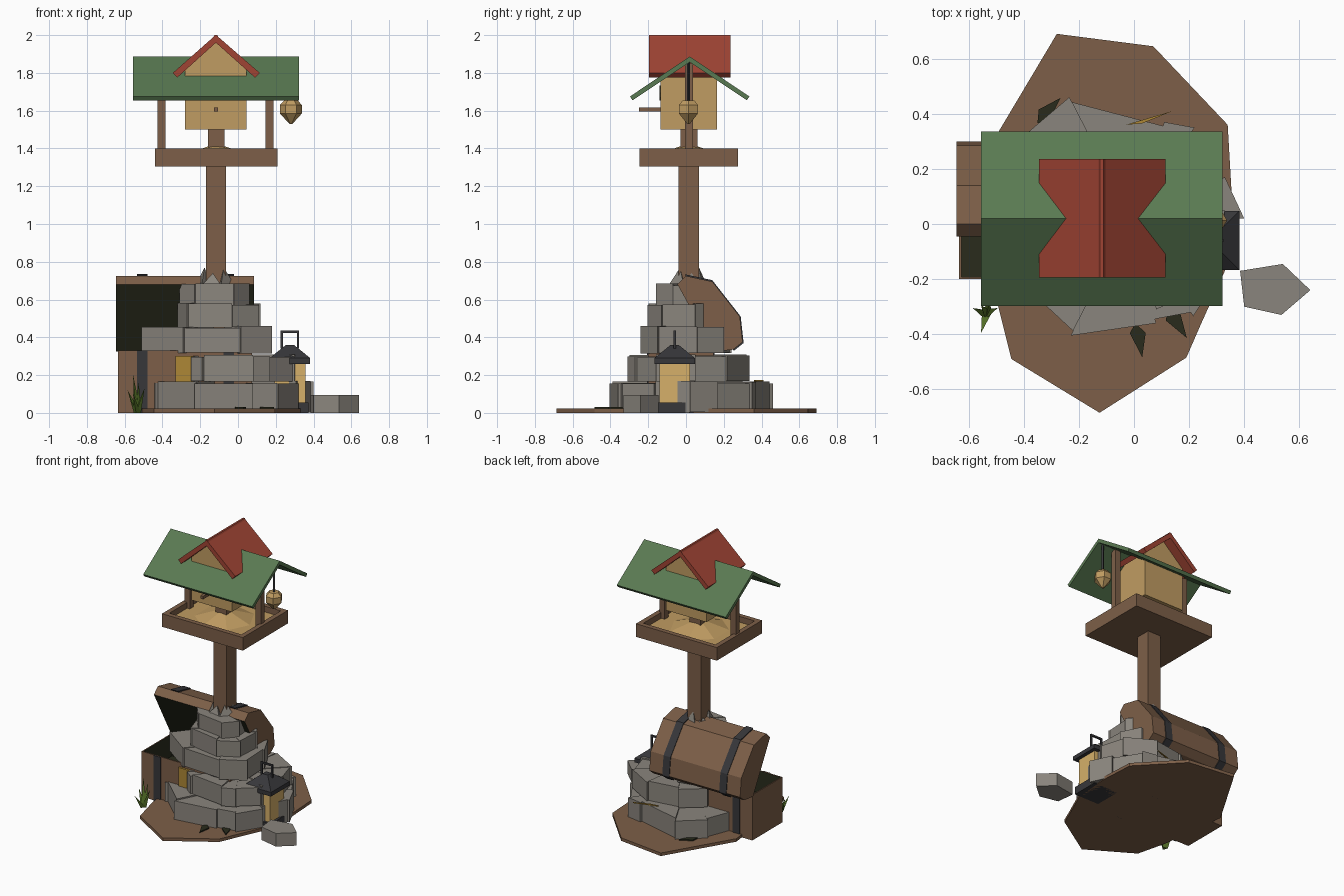
import bpy, bmesh, math, random
from mathutils import Vector

if "Cube" in bpy.data.objects:
    bpy.data.objects.remove(bpy.data.objects["Cube"])
random.seed(4)


def material(name, hexa):
    m = bpy.data.materials.new(name)
    rgb = [int(hexa[i:i + 2], 16) / 255 for i in (0, 2, 4)]
    lin = [c / 12.92 if c <= 0.04045 else ((c + 0.055) / 1.055) ** 2.4 for c in rgb]
    m.diffuse_color = (*lin, 1)
    m.use_nodes = True
    m.node_tree.nodes["Principled BSDF"].inputs["Base Color"].default_value = m.diffuse_color
    return m


WOOD = material("brown wood", "7d5f48")
ROCK = material("grey rock", "8a857d")
RED = material("red shingle", "a04434")
GREEN = material("green shingle", "5a7a52")
TAN = material("tan board", "c09c62")
METAL = material("dark metal", "37373a")
GLOW = material("lantern glow", "d6b06a")
GOLD = material("gold", "ad8736")
GRASS = material("grass green", "587529")
DARK = material("dark hollow", "292b1c")


def finish(name, bm, *mats):
    bmesh.ops.recalc_face_normals(bm, faces=bm.faces)
    me = bpy.data.meshes.new(name)
    bm.to_mesh(me)
    bm.free()
    for m in mats:
        me.materials.append(m)
    ob = bpy.data.objects.new(name, me)
    bpy.context.collection.objects.link(ob)
    return ob


def add_prism(bm, pts, axis, a, b):
    """Extrude a 2D outline along an axis from a to b."""
    def place(p, t):
        return {"x": (t, p[0], p[1]), "y": (p[0], t, p[1]), "z": (p[0], p[1], t)}[axis]
    lo = [bm.verts.new(place(p, a)) for p in pts]
    hi = [bm.verts.new(place(p, b)) for p in pts]
    bm.faces.new(lo[::-1])
    bm.faces.new(hi)
    for i in range(len(pts)):
        j = (i + 1) % len(pts)
        bm.faces.new((lo[i], lo[j], hi[j], hi[i]))


def prism(name, pts, axis, a, b, mat):
    bm = bmesh.new()
    add_prism(bm, pts, axis, a, b)
    return finish(name, bm, mat)


def box(name, x0, x1, y0, y1, z0, z1, mat):
    return prism(name, [(x0, y0), (x1, y0), (x1, y1), (x0, y1)], "z", z0, z1, mat)


def lathe(name, cx, cy, rings, n, mat, turn=0.0):
    """Stack of n-sided rings given as (radius, z)."""
    bm = bmesh.new()
    loops = [[bm.verts.new((cx + r * math.cos(turn + math.tau * i / n),
                            cy + r * math.sin(turn + math.tau * i / n), z))
              for i in range(n)] for r, z in rings]
    bm.faces.new(loops[0][::-1])
    bm.faces.new(loops[-1])
    for p, q in zip(loops, loops[1:]):
        for i in range(n):
            j = (i + 1) % n
            bm.faces.new((p[i], p[j], q[j], q[i]))
    return finish(name, bm, mat)


# Ground plate
prism("ground", [(-.28, .69), (.07, .645), (.34, .36), (.355, .1), (.33, -.17), (.24, -.37),
                 (.19, -.485), (-.125, -.685), (-.445, -.49), (-.5, -.27), (-.56, .22)],
      "z", 0, .022, WOOD)

# Stone tiers: each outline edge becomes one wedge-shaped block
TIERS = [
    (0, .163, [(-.235, .46), (-.4, .32), (-.505, .05), (-.44, -.21), (-.23, -.405), (.08, -.36),
               (.215, -.335), (.32, -.17), (.4, .02), (.33, .17), (.22, .35), (.11, .37)]),
    (.163, .305, [(-.25, -.23), (-.19, -.275), (.08, -.31), (.17, -.27), (.3, -.16), (.33, .05),
                  (.28, .22), (.08, .335), (-.15, .3), (-.3, .18)]),
    (.315, .46, [(-.51, -.06), (-.29, -.22), (.015, -.24), (.18, -.15), (.17, .06), (.1, .2),
                 (-.1, .24), (-.3, .2)]),
    (.45, .58, [(-.32, 0), (-.27, -.16), (-.03, -.205), (.11, -.13), (.12, .05), (.03, .16), (-.2, .14)]),
    (.565, .68, [(-.31, -.03), (-.23, -.13), (-.02, -.16), (.06, -.07), (.05, .06), (-.05, .12),
                 (-.22, .06)]),
]
for k, (z0, z1, outline) in enumerate(TIERS):
    bm = bmesh.new()
    c = sum((Vector(p) for p in outline), Vector((0, 0))) / len(outline)
    for i, p in enumerate(outline):
        q = outline[(i + 1) % len(outline)]
        s = 1 - .04 * (i % 2)
        p2, q2 = c + (Vector(p) - c) * s, c + (Vector(q) - c) * s
        add_prism(bm, [c, p2, q2], "z", z0 + random.uniform(0, .006), z1 + random.uniform(-.01, .006))
    finish(f"stone_tier_{k + 1}", bm, ROCK)

# Jagged stone tip around the post
bm = bmesh.new()
for i in range(6):
    a = math.tau * i / 6 + .3
    base = [bm.verts.new((-.12 + r * math.cos(a + d), .01 + r * math.sin(a + d), .67))
            for r, d in ((.11, -.55), (.11, .55), (.02, 0))]
    tip = bm.verts.new((-.12 + .06 * math.cos(a), .01 + .06 * math.sin(a), .74 + .03 * (i % 2)))
    bm.faces.new(base)
    for j in range(3):
        bm.faces.new((base[j], base[(j + 1) % 3], tip))
finish("stone_tip", bm, ROCK)

# Loose rock
prism("loose_rock", [(.385, -.17), (.54, -.145), (.64, -.24), (.535, -.33), (.4, -.3)], "z", 0, .095, ROCK)

# Chest body with a hollow dark inside
bm = bmesh.new()
add_prism(bm, [(-.635, -.2), (.075, -.2), (.075, .145), (-.635, .145)], "z", 0, .33)
bm.normal_update()
top = max(bm.faces, key=lambda f: f.calc_center_median().z)
bmesh.ops.inset_region(bm, faces=[top], thickness=.012)
ret = bmesh.ops.extrude_face_region(bm, geom=[top])
floor = [v for v in ret["geom"] if isinstance(v, bmesh.types.BMVert)]
bmesh.ops.translate(bm, verts=floor, vec=(0, 0, -.16))
bmesh.ops.delete(bm, geom=[top], context="FACES_ONLY")
for f in bm.faces:
    f.material_index = int(any(v in floor for v in f.verts))
finish("chest_body", bm, WOOD, DARK)

# Open chest lid, dark on the inner side
LID = [(.15, .325), (.25, .335), (.3, .375), (.285, .51), (.14, .695), (0, .725), (-.045, .68)]
lid = prism("chest_lid", LID, "x", -.645, .085, WOOD)
lid.data.materials.append(DARK)
for f in lid.data.polygons:
    f.material_index = int(f.normal.y < -.5 and f.normal.z < 0)

# Chest straps and lock
for i, x in enumerate((-.508, -.05)):
    box(f"front_strap_{i}", x - .028, x + .028, -.207, -.2, 0, .33, METAL)
    box(f"back_strap_{i}", x - .028, x + .028, .145, .152, 0, .33, METAL)
    band = [(.17 + (y - .17) * 1.04, .5 + (z - .5) * 1.04) for y, z in LID[1:6]]
    prism(f"lid_strap_{i}", band, "x", x - .028, x + .028, METAL)
box("chest_lock", -.33, -.23, -.215, -.2, .165, .3, GOLD)
prism("gold_sliver", [(-.03, .36), (.03, .365), (.14, .41)], "z", .166, .174, GOLD)

# Lantern
LX, LY, Q = .275, -.06, math.pi / 4
lathe("lantern_base", LX, LY, [(.14, 0), (.14, .055)], 4, METAL, Q)
lathe("lantern_glass", LX, LY, [(.115, .055), (.115, .262)], 4, GLOW, Q)
lathe("lantern_roof", LX, LY, [(.152, .26), (.152, .29), (.03, .36)], 4, METAL, Q)
for s in (-1, 1):
    box("lantern_handle_side", LX + s * .043 - .006, LX + s * .043 + .006, LY - .006, LY + .006, .34, .435, METAL)
box("lantern_handle_top", LX - .049, LX + .049, LY - .006, LY + .006, .423, .435, METAL)

# Main post and feeder tray
CX, CY = -.117, .015
box("main_post", -.17, -.063, -.04, .07, .3, 1.32, WOOD)
box("house_post", -.16, -.072, -.03, .06, 1.32, 1.51, WOOD)
box("tray_floor", -.42, .19, -.225, .255, 1.305, 1.345, WOOD)
box("seed_layer", -.41, .18, -.215, .245, 1.345, 1.358, TAN)
lathe("seed_pile", CX, CY, [(.21, 1.355), (.05, 1.41)], 7, TAN)
box("tray_front", -.44, .21, -.245, -.21, 1.305, 1.4, WOOD)
box("tray_back", -.44, .21, .24, .275, 1.305, 1.4, WOOD)
box("tray_left", -.44, -.405, -.21, .24, 1.305, 1.4, WOOD)
box("tray_right", .175, .21, -.21, .24, 1.305, 1.4, WOOD)
for x in (-.405, .167):
    box("roof_post", x - .021, x + .021, CY - .021, CY + .021, 1.34, 1.85, WOOD)

# Bird house with gable, entrance and perch
prism("house", [(-.28, 1.5), (.045, 1.5), (.045, 1.825), (CX, 1.97), (-.28, 1.825)], "y", -.135, .165, TAN)
hole = [(CX + .042 * math.cos(math.tau * i / 10), 1.694 + .042 * math.sin(math.tau * i / 10)) for i in range(10)]
prism("house_entrance", hole, "y", -.14, -.134, DARK)
box("perch", CX - .011, CX + .011, -.25, -.13, 1.595, 1.617, WOOD)

# Green main roof and red cross roof
prism("green_roof", [(-.297, 1.675), (.02, 1.887), (.336, 1.675), (.322, 1.655), (.02, 1.857), (-.283, 1.655)],
      "x", -.555, .322, GREEN)
prism("red_roof", [(-.345, 1.8), (-.13, 1.99), (-.124, 2), (-.11, 2), (-.104, 1.99), (.115, 1.8),
                   (.09, 1.775), (CX, 1.96), (-.322, 1.775)], "y", -.195, .235, RED)

# Hanging seed bell
lathe("bell_string", .28, .013, [(.009, 1.64), (.009, 1.87)], 4, METAL)
lathe("seed_bell", .28, .013, [(.035, 1.655), (.058, 1.63), (.058, 1.585), (.008, 1.53)], 6, TAN)


# Grass blades and fallen leaves
def blade(name, x, y, w, tip, mat, z=0):
    bm = bmesh.new()
    base = [bm.verts.new((x + w * math.cos(a), y + w * math.sin(a), z)) for a in (.3, 2.4, 4.5)]
    t = bm.verts.new(tip)
    bm.faces.new(base)
    for i in range(3):
        bm.faces.new((base[i], base[(i + 1) % 3], t))
    finish(name, bm, mat)


for i, (dx, dy, h) in enumerate([(-.02, .03, .2), (-.05, .02, .12), (.04, .02, .13), (-.02, -.07, .1), (.01, .04, .16)]):
    blade(f"grass_blade_{i}", -.535, -.325, .022, (-.535 + dx, -.325 + dy, h), GRASS)
for i, (x, y, r) in enumerate([(.017, -.42, .2), (.155, -.36, .6), (-.31, .41, 2.4)]):
    leaf = [(-.027, .03), (0, -.065), (.03, .02), (.0, .06)]
    pts = [(x + u * math.cos(r) - v * math.sin(r), y + u * math.sin(r) + v * math.cos(r)) for u, v in leaf]
    prism(f"fallen_leaf_{i}", pts, "z", .022, .03, DARK)
